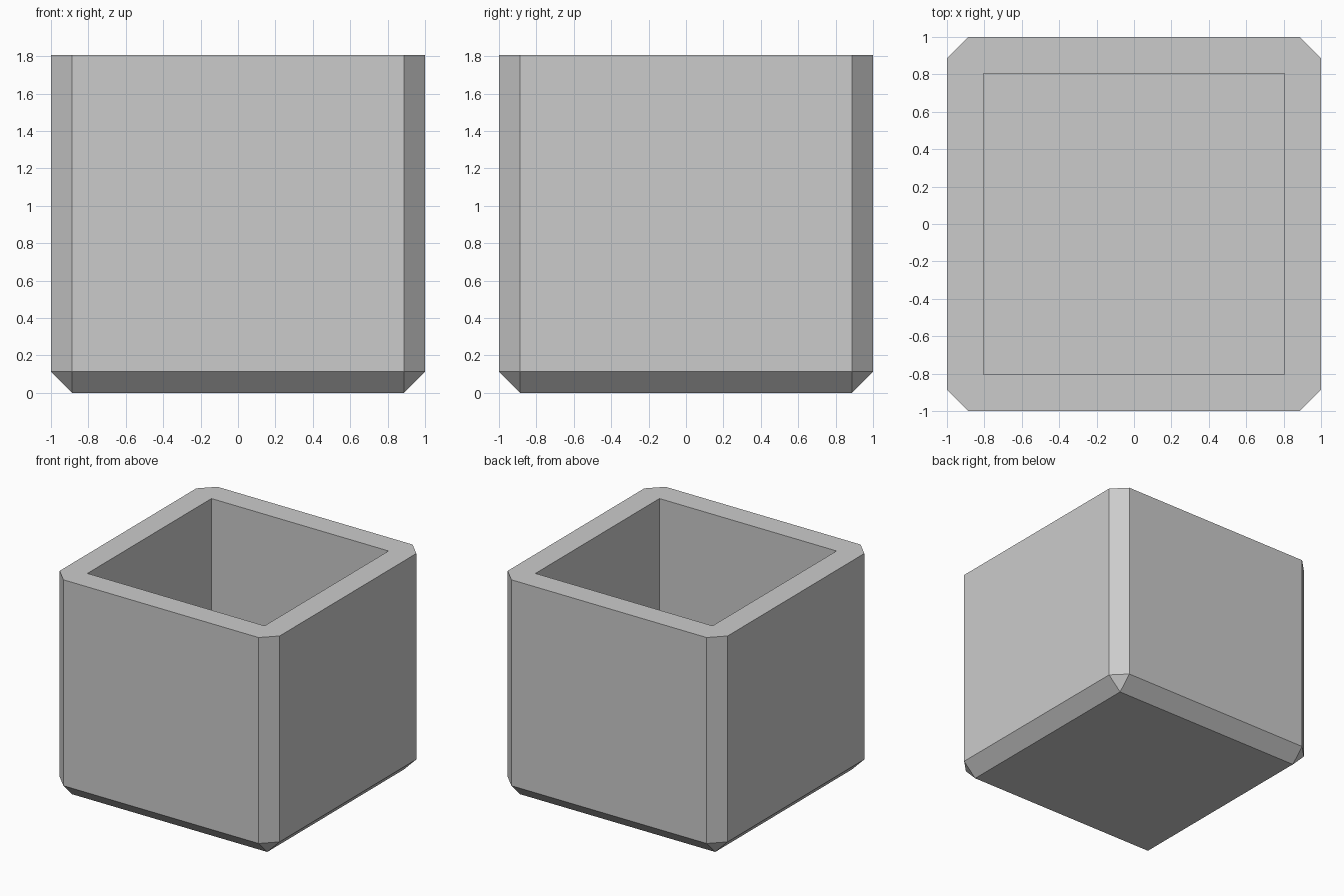
import bpy, bmesh

WIDTH, HEIGHT = 2.0, 1.805
CHAMFER, WALL, FLOOR = 0.113, 0.195, 0.2

if "Cube" in bpy.data.objects:
    bpy.data.objects.remove(bpy.data.objects["Cube"], do_unlink=True)

# Plain grey material
grey = bpy.data.materials.new("plain grey")
grey.use_nodes = True
colour = (0.6, 0.6, 0.6, 1)
grey.diffuse_color = colour
grey.node_tree.nodes["Principled BSDF"].inputs["Base Color"].default_value = colour

# Solid block standing on the ground
bm = bmesh.new()
bmesh.ops.create_cube(bm, size=1)
for v in bm.verts:
    v.co = (v.co.x * WIDTH, v.co.y * WIDTH, (v.co.z + 0.5) * HEIGHT)

# Chamfer the upright and bottom edges, leaving the rim square
edges = [e for e in bm.edges if min(v.co.z for v in e.verts) < HEIGHT / 2]
bmesh.ops.bevel(bm, geom=edges, offset=CHAMFER, offset_type='OFFSET',
                segments=1, profile=0.5, affect='EDGES')

# Square cavity: replace the top with a rim around an open box
top = max(bm.faces, key=lambda f: f.calc_center_median().z)
rim_edges = list(top.edges)
bmesh.ops.delete(bm, geom=[top], context='FACES_ONLY')
half = WIDTH / 2 - WALL
corners = [(-half, -half), (half, -half), (half, half), (-half, half)]
mouth = [bm.verts.new((x, y, HEIGHT)) for x, y in corners]
base = [bm.verts.new((x, y, FLOOR)) for x, y in corners]
bm.faces.new(base)
for i in range(4):
    j = (i + 1) % 4
    bm.faces.new((mouth[i], mouth[j], base[j], base[i]))
    rim_edges.append(bm.edges.get((mouth[i], mouth[j])))
bmesh.ops.triangle_fill(bm, edges=rim_edges, use_beauty=True)
bmesh.ops.recalc_face_normals(bm, faces=bm.faces)
bmesh.ops.dissolve_limit(bm, angle_limit=0.01, verts=bm.verts, edges=bm.edges)

mesh = bpy.data.meshes.new("planter_box")
bm.to_mesh(mesh)
bm.free()
mesh.materials.append(grey)
bpy.context.collection.objects.link(bpy.data.objects.new("planter_box", mesh))
